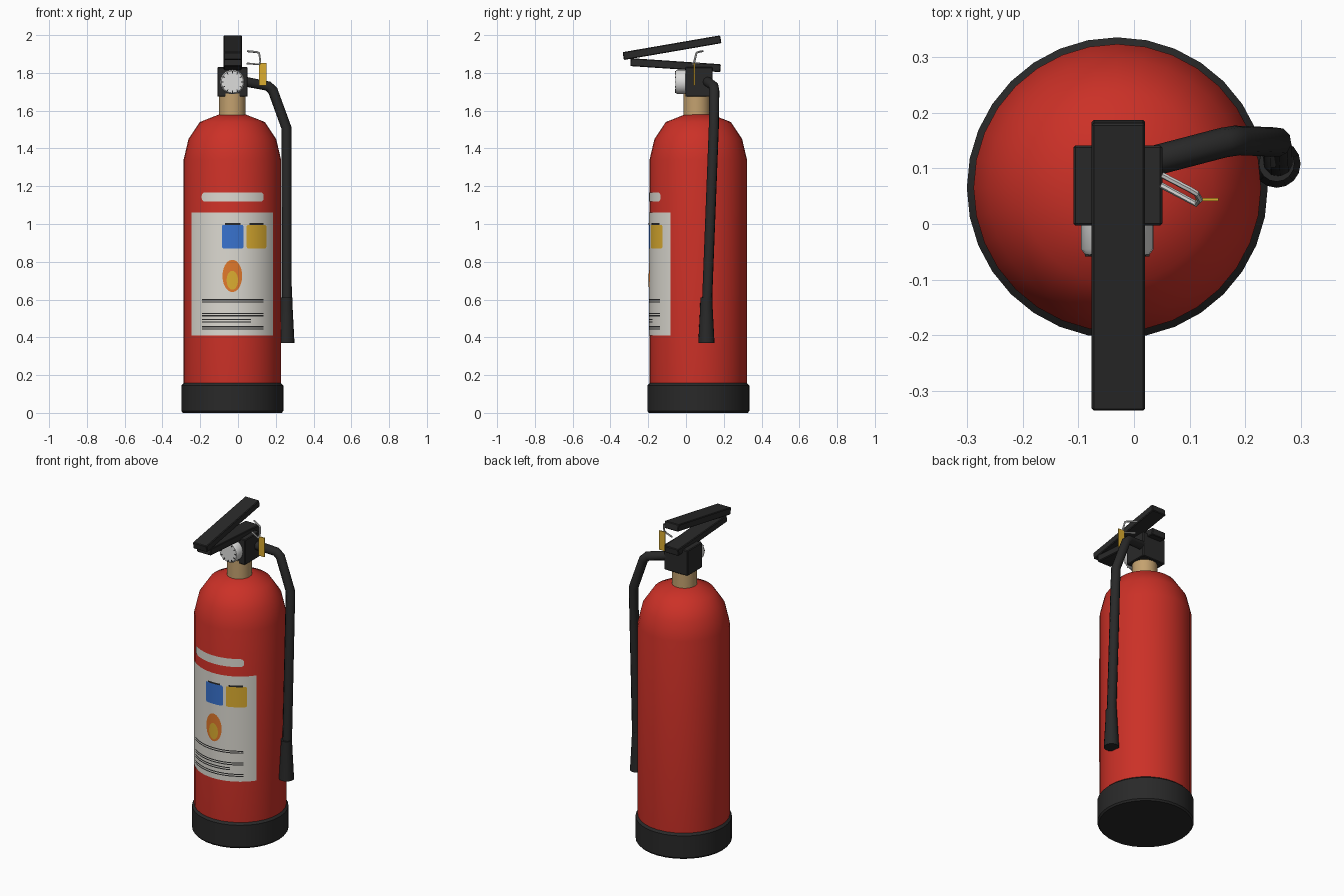
import bpy, bmesh, math
from mathutils import Vector, Matrix

cube = bpy.data.objects.get("Cube")
if cube:
    bpy.data.objects.remove(cube, do_unlink=True)

CX, CY = -0.03, 0.065      # axis of the cylinder


def material(name, r, g, b):
    m = bpy.data.materials.new(name)
    m.use_nodes = True
    m.diffuse_color = (r, g, b, 1)
    m.node_tree.nodes["Principled BSDF"].inputs["Base Color"].default_value = (r, g, b, 1)
    return m


RED = material("red paint", 0.6, 0.03, 0.02)
BLACK = material("black rubber", 0.022, 0.022, 0.022)
PAPER = material("off white", 0.72, 0.70, 0.64)
SILVER = material("silver", 0.72, 0.72, 0.71)
BRASS = material("tan brass", 0.55, 0.36, 0.16)
GOLD = material("gold yellow", 0.72, 0.42, 0.03)
BLUE = material("blue", 0.04, 0.17, 0.62)
ORANGE = material("orange", 0.75, 0.19, 0.025)


def finish(name, bm, mat, smooth=False, angle=35):
    bmesh.ops.recalc_face_normals(bm, faces=bm.faces)
    mesh = bpy.data.meshes.new(name)
    bm.to_mesh(mesh)
    bm.free()
    mesh.materials.append(mat)
    ob = bpy.data.objects.new(name, mesh)
    bpy.context.collection.objects.link(ob)
    if smooth:
        select(ob)
        bpy.ops.object.shade_smooth_by_angle(angle=math.radians(angle))
    return ob


def select(ob):
    bpy.ops.object.select_all(action="DESELECT")
    ob.select_set(True)
    bpy.context.view_layer.objects.active = ob


def lathe(name, profile, mat, centre, sides=32, turn=None):
    """Spin (radius, height) pairs about z, capping both ends."""
    bm = bmesh.new()
    rings = []
    for r, z in profile:
        rings.append([bm.verts.new((r * math.cos(a), r * math.sin(a), z))
                      for a in (math.tau * i / sides for i in range(sides))])
    for low, high in zip(rings, rings[1:]):
        for i in range(sides):
            j = (i + 1) % sides
            bm.faces.new((low[i], low[j], high[j], high[i]))
    bm.faces.new(rings[0][::-1])
    bm.faces.new(rings[-1])
    m = Matrix.Translation(centre) @ (turn or Matrix())
    bmesh.ops.transform(bm, matrix=m, verts=bm.verts)
    return finish(name, bm, mat, True)


def box(name, centre, size, mat, turn=None, bevel=0.004):
    bm = bmesh.new()
    bmesh.ops.create_cube(bm, size=1)
    bmesh.ops.scale(bm, vec=size, verts=bm.verts)
    if bevel:
        bmesh.ops.bevel(bm, geom=bm.edges[:], offset=bevel, segments=1, affect="EDGES")
    bmesh.ops.transform(bm, matrix=Matrix.Translation(centre) @ (turn or Matrix()), verts=bm.verts)
    return finish(name, bm, mat)


def tube(name, points, radius, mat, resolution=3):
    curve = bpy.data.curves.new(name, "CURVE")
    curve.dimensions = "3D"
    curve.bevel_depth = radius
    curve.bevel_resolution = resolution
    curve.use_fill_caps = True
    line = curve.splines.new("POLY")
    line.points.add(len(points) - 1)
    for p, co in zip(line.points, points):
        p.co = (*co, 1)
    curve.materials.append(mat)
    ob = bpy.data.objects.new(name, curve)
    bpy.context.collection.objects.link(ob)
    select(ob)
    bpy.ops.object.convert(target="MESH")
    bpy.ops.object.shade_smooth_by_angle(angle=math.radians(40))


def decal(name, x, z, half_w, half_h, layer, mat, corner=0.0, oval=False):
    """Thin plate wrapped round the front of the cylinder."""
    bm = bmesh.new()
    radius = 0.2585 + 0.0015 * layer
    steps = 32
    a0 = math.asin((x - half_w - CX) / radius)
    a1 = math.asin((x + half_w - CX) / radius)
    previous = None
    for i in range(steps + 1):
        t = i / steps
        if oval or corner:
            t = (1 - math.cos(math.pi * t)) / 2
        a = a0 + (a1 - a0) * t
        px = CX + radius * math.sin(a)
        py = CY - radius * math.cos(a)
        h = half_h
        if oval:
            h *= math.sqrt(max(0, 1 - (2 * t - 1) ** 2))
        elif corner:
            over = max(0, abs(px - x) - (half_w - corner))
            h -= corner - math.sqrt(max(0, corner ** 2 - over ** 2))
        h = max(h, 0.0005)
        pair = [bm.verts.new((px, py, z - h)), bm.verts.new((px, py, z + h))]
        if previous:
            bm.faces.new((previous[0], pair[0], pair[1], previous[1]))
        previous = pair
    ob = finish(name, bm, mat, True)
    if sum((p.normal.y for p in ob.data.polygons)) > 0:
        ob.data.flip_normals()


# Tank, foot and neck
lathe("tank", [(0.255, 0.1), (0.258, 0.15), (0.258, 1.34), (0.232, 1.45), (0.172, 1.54),
               (0.07, 1.58)], RED, (CX, CY, 0))
lathe("foot_ring", [(0.262, 0), (0.27, 0.01), (0.27, 0.145), (0.258, 0.157)], BLACK, (CX, CY, 0))
lathe("neck", [(0.071, 1.56), (0.071, 1.69)], BRASS, (CX, CY - 0.008, 0), 24)

# Printed label
decal("label", CX, 0.735, 0.215, 0.325, 1, PAPER)
decal("title_strip", CX + 0.002, 1.143, 0.164, 0.025, 1, PAPER, corner=0.018)
for name, x, w, mat in (("blue_sign", -0.028, 0.057, BLUE), ("yellow_sign", 0.098, 0.052, GOLD)):
    decal(name, x, 0.933, w, 0.063, 2, mat, corner=0.01)
    decal(name + "_cap", x, 1.0, w - 0.016, 0.005, 3, BLACK)
decal("flame_outer", CX, 0.725, 0.052, 0.085, 2, ORANGE, oval=True)
decal("flame_inner", CX, 0.702, 0.03, 0.05, 3, GOLD, oval=True)
for z, right in ((0.593, 0.135), (0.52, 0.135), (0.488, 0.07), (0.45, 0.135)):
    for dz in (-0.006, 0.006):
        decal("print_line", (right - 0.19) / 2, z + dz, (right + 0.19) / 2, 0.003, 2, BLACK)

# Valve block with pressure gauge
box("valve_block", (-0.029, 0.069, 1.752), (0.16, 0.144, 0.156), BLACK)
lay = Matrix.Rotation(math.pi / 2, 4, "X")
lathe("gauge", [(0.065, -0.01), (0.065, 0.045), (0.058, 0.055)], SILVER, (CX, 0, 1.752), 24, lay)
for i in range(12):
    a = math.tau * i / 12
    box("gauge_tick", (CX + 0.052 * math.sin(a), -0.056, 1.752 + 0.052 * math.cos(a)),
        (0.005, 0.004, 0.012), BLACK, Matrix.Rotation(a, 4, "Y"), 0)


# Squeeze levers
def lever(name, front, back):
    start, end = Vector((-0.028, *front)), Vector((-0.028, *back))
    d = end - start
    box(name, (start + end) / 2, (0.096, d.length, 0.042), BLACK,
        Matrix.Rotation(math.atan2(d.z, d.y), 4, "X"))


lever("top_lever", (-0.332, 1.889), (0.184, 1.978))
lever("carry_handle", (-0.294, 1.857), (0.183, 1.825))

# Hose and nozzle
tube("hose", [(0.03, 0.112, 1.755), (0.16, 0.146, 1.73), (0.185, 0.15, 1.705),
              (0.256, 0.147, 1.51), (0.258, 0.112, 0.6)], 0.027, BLACK)
lathe("nozzle", [(0.032, 0.61), (0.033, 0.56), (0.043, 0.37)], BLACK, (0.256, 0.108, 0), 16)

# Safety pin and tag
tube("safety_pin", [(0.048, 0.07, 1.85), (0.112, 0.036, 1.845), (0.118, 0.044, 1.86),
                    (0.112, 0.055, 1.905), (0.1, 0.062, 1.91), (0.05, 0.088, 1.915)],
     0.0055, SILVER, 1)
box("tag", (0.131, 0.044, 1.793), (0.042, 0.006, 0.118), GOLD, bevel=0)
